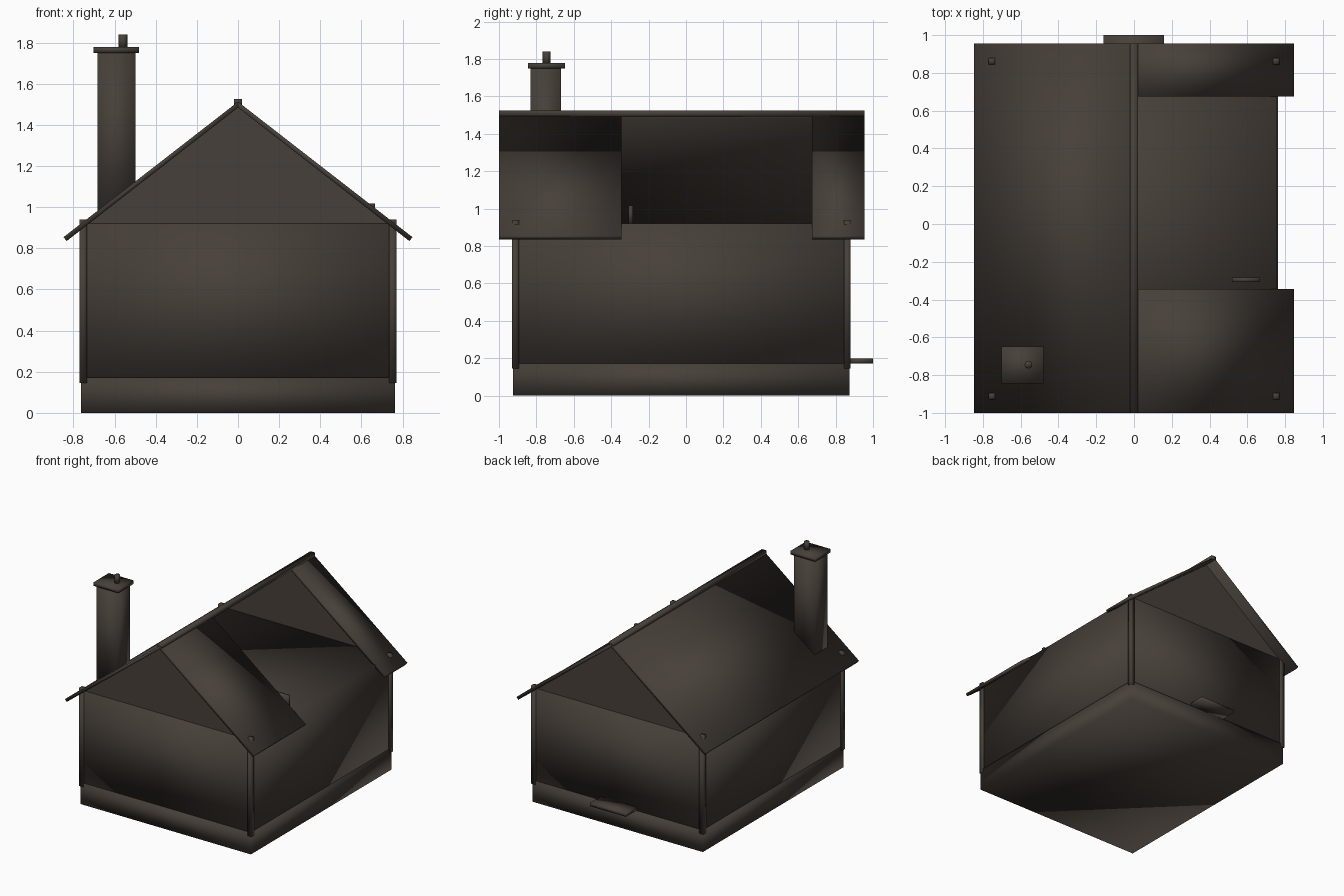
import bpy, bmesh, math

if "Cube" in bpy.data.objects:
    bpy.data.objects.remove(bpy.data.objects["Cube"])

mat = bpy.data.materials.new("dark brown timber")
mat.diffuse_color = (0.062, 0.050, 0.041, 1)
mat.use_nodes = True
mat.node_tree.nodes["Principled BSDF"].inputs["Base Color"].default_value = mat.diffuse_color


def finish(name, bm, smooth):
    bmesh.ops.recalc_face_normals(bm, faces=bm.faces[:])
    for f in bm.faces:
        f.smooth = smooth
    mesh = bpy.data.meshes.new(name)
    bm.to_mesh(mesh)
    bm.free()
    mesh.materials.append(mat)
    obj = bpy.data.objects.new(name, mesh)
    bpy.context.collection.objects.link(obj)
    return obj


def prism(name, profile, y0, y1, smooth=True):
    """Extrude an x-z profile along y."""
    bm = bmesh.new()
    a = [bm.verts.new((x, y0, z)) for x, z in profile]
    b = [bm.verts.new((x, y1, z)) for x, z in profile]
    bm.faces.new(a)
    bm.faces.new(b[::-1])
    n = len(profile)
    for i in range(n):
        j = (i + 1) % n
        bm.faces.new((a[j], a[i], b[i], b[j]))
    return finish(name, bm, smooth)


def box(name, x0, x1, y0, y1, z0, z1, smooth=True):
    return prism(name, [(x0, z0), (x1, z0), (x1, z1), (x0, z1)], y0, y1, smooth)


# foundation and solid wall block
box("foundation", -0.763, 0.763, -0.925, 0.875, 0, 0.172)
box("walls", -0.756, 0.756, -0.917, 0.867, 0.172, 0.92)

# corner posts, whose tops poke through the roof
for sx in (-1, 1):
    for y, end in ((-0.912, "front"), (0.862, "back")):
        x = sx * 0.752
        box(f"{end}_corner_post", x - 0.018, x + 0.018, y - 0.018, y + 0.018, 0.145, 0.94)

# gable ends
for y, end in ((-0.917, "front"), (0.857, "back")):
    prism(f"{end}_gable", [(-0.74, 0.92), (0.74, 0.92), (0, 1.49)], y, y + 0.01, False)


# roof slabs: whole on the left, with an open gap on the right
def roof(name, side, y0, y1):
    prism(name, [(0, 1.512), (side * 0.848, 0.854),
                 (side * 0.833, 0.835), (0, 1.484)], y0, y1)


roof("left_roof", -1, -1.0, 0.955)
roof("right_roof_front", 1, -1.0, -0.345)
roof("right_roof_back", 1, 0.675, 0.955)
box("ridge_beam", -0.02, 0.02, -1.0, 0.955, 1.492, 1.525)

# chimney with cap and flue
box("chimney", -0.682, -0.497, -0.832, -0.668, 0.93, 1.75)
box("chimney_cap", -0.702, -0.48, -0.845, -0.648, 1.75, 1.778)
bm = bmesh.new()
bmesh.ops.create_cone(bm, cap_ends=True, segments=8, radius1=0.021, radius2=0.021, depth=0.065)
bmesh.ops.translate(bm, verts=bm.verts[:], vec=(-0.559, -0.745, 1.8075))
finish("chimney_flue", bm, True)

# back door step and loose plank in the open attic
box("back_step", -0.162, 0.158, 0.86, 1.0, 0.172, 0.2)
box("attic_plank", 0.52, 0.665, -0.308, -0.284, 0.92, 1.018)
